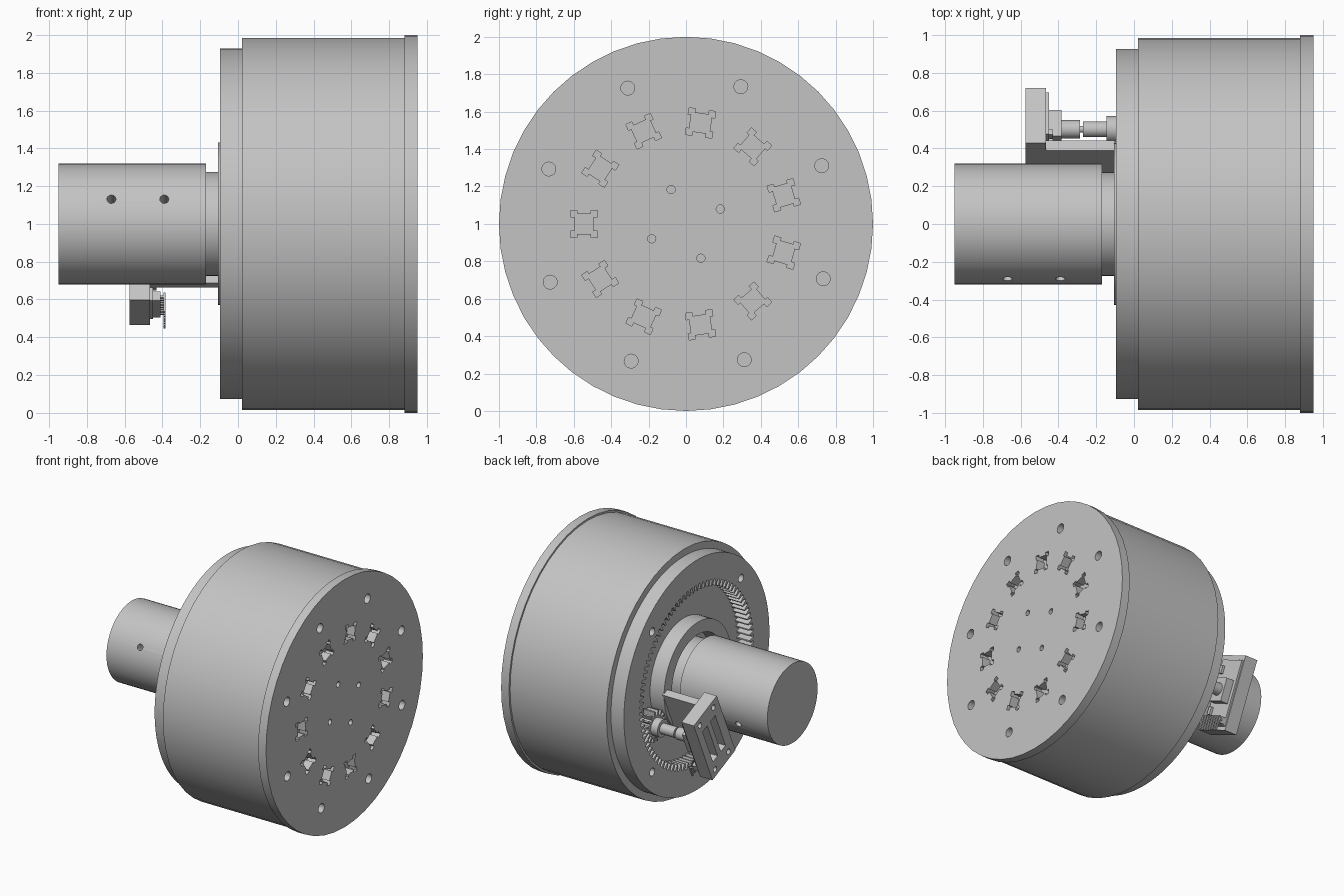
import bpy, bmesh, math
from mathutils import Vector, Matrix

cube = bpy.data.objects.get("Cube")
if cube:
    bpy.data.objects.remove(cube)

grey = bpy.data.materials.new("machined grey")
grey.use_nodes = True
grey.diffuse_color = (0.55, 0.55, 0.55, 1)
grey.node_tree.nodes["Principled BSDF"].inputs["Base Color"].default_value = (0.55, 0.55, 0.55, 1)

AXIS = 1.0                       # height of the main axis
TILT = math.radians(-24.2)       # direction of the sensor arm around the axis


def finish(name, bm):
    bmesh.ops.recalc_face_normals(bm, faces=bm.faces)
    mesh = bpy.data.meshes.new(name)
    bm.to_mesh(mesh)
    bm.free()
    mesh.materials.append(grey)
    obj = bpy.data.objects.new(name, mesh)
    bpy.context.collection.objects.link(obj)
    return obj


def circle(r, center=(0, 0), n=48):
    return [(center[0] + r * math.cos(math.tau * i / n),
             center[1] + r * math.sin(math.tau * i / n)) for i in range(n)]


def polar(r, a):
    return r * math.cos(a), r * math.sin(a)


def turned(pts, angle):
    c, s = math.cos(angle), math.sin(angle)
    return [(c * u - s * v, s * u + c * v) for u, v in pts]


def rect(u0, u1, v0, v1):
    return [(u0, v0), (u1, v0), (u1, v1), (u0, v1)]


def arm(pts):
    return turned(pts, TILT)


def prisms(name, outlines, x0, x1):
    """Extrude closed (y, z) outlines along x."""
    bm = bmesh.new()
    for pts in outlines:
        a = [bm.verts.new((x0, y, z + AXIS)) for y, z in pts]
        b = [bm.verts.new((x1, y, z + AXIS)) for y, z in pts]
        bm.faces.new(a)
        bm.faces.new(b)
        for i in range(len(pts)):
            j = (i + 1) % len(pts)
            bm.faces.new((a[i], a[j], b[j], b[i]))
    return finish(name, bm)


def ring(name, outer, inner, x0, x1):
    """Extruded band between two outlines with equal point counts."""
    bm = bmesh.new()
    loops = [[bm.verts.new((x, y, z + AXIS)) for y, z in pts]
             for pts, x in ((outer, x0), (outer, x1), (inner, x1), (inner, x0))]
    n = len(outer)
    for k in range(4):
        p, q = loops[k], loops[(k + 1) % 4]
        for i in range(n):
            j = (i + 1) % n
            bm.faces.new((p[i], p[j], q[j], q[i]))
    return finish(name, bm)


def cut(obj, cutter):
    cutter.hide_render = True
    mod = obj.modifiers.new("cut", "BOOLEAN")
    mod.object = cutter
    mod.solver = "EXACT"
    bpy.context.view_layer.update()
    deps = bpy.context.evaluated_depsgraph_get()
    mesh = bpy.data.meshes.new_from_object(obj.evaluated_get(deps))
    obj.modifiers.clear()
    obj.data = mesh
    bpy.data.objects.remove(cutter)


def gear_outline(teeth, root, tip, center=(0, 0), phase=0.0):
    pts = []
    for i in range(teeth):
        for f, r in ((0.0, root), (0.4, root), (0.58, tip), (0.82, tip)):
            y, z = polar(r, math.tau * (i + f) / teeth + phase)
            pts.append((center[0] + y, center[1] + z))
    return pts


# Main drum and end flange
prisms("drum", [circle(0.985)], 0.02, 0.8)
flange = prisms("end_flange", [circle(1.0)], 0.88, 0.95)
prisms("drum_rim", [circle(0.985)], 0.8, 0.88)

# Flange pockets: notched slots, bolt holes and small centre holes
quarter = [(0.05, 0.037), (0.072, 0.037), (0.072, 0.072), (0.037, 0.072), (0.037, 0.055)]
half = quarter + [(-u, v) for u, v in reversed(quarter)]
notch = half + [(-u, -v) for u, v in half]
pockets = []
for k in range(11):
    a = math.pi + math.tau * k / 11
    pockets.append(turned([(u + 0.545, v) for u, v in notch], a))
for k in range(8):
    pockets.append(circle(0.037, polar(0.79, math.radians(23.2 + 45 * k)), 20))
for k in range(4):
    pockets.append(circle(0.022, polar(0.2, math.radians(23.5 + 90 * k)), 16))
cut(flange, prisms("pocket_cutter", pockets, 0.8805, 1.0))

# Stepped ring with internal gear teeth
TEETH = 90
step = ring("internal_gear_ring", circle(0.927, n=TEETH * 4),
            gear_outline(TEETH, 0.725, 0.675), -0.095, 0.02)
holes = [circle(0.032, polar(0.8, math.radians(45 + 90 * k)), 20) for k in range(4)]
cut(step, prisms("ring_hole_cutter", holes, -0.2, 0.0))

# Hub, shaft and motor
ring("bearing_hub", circle(0.43), circle(0.33), -0.105, 0.03)
prisms("shaft", [circle(0.275)], -0.18, 0.03)
motor = prisms("motor_body", [circle(0.32)], -0.95, -0.17)
bm = bmesh.new()
for x in (-0.67, -0.39):
    for side in (0, math.pi):
        d = Vector((0, *polar(0.3, TILT + side)))
        rot = d.to_track_quat("Z", "Y").to_matrix().to_4x4()
        bmesh.ops.create_cone(bm, cap_ends=True, segments=20, radius1=0.024, radius2=0.024,
                              depth=0.2, matrix=Matrix.Translation(d + Vector((x, 0, AXIS))) @ rot)
cut(motor, finish("set_screw_cutter", bm))

# Sensor bracket: arm plate and end block with windows and screw holes
prisms("bracket_arm", [arm(rect(0.34, 0.40, -0.19, 0.19))], -0.47, -0.1)
block = prisms("bracket_block", [arm(rect(0.34, 0.66, -0.29, 0.29))], -0.575, -0.465)
windows = [arm(rect(0.42, 0.485, -0.16, 0.16)), arm(rect(0.53, 0.595, -0.16, 0.16))]
windows += [arm(circle(0.022, (u, v), 16)) for u in (0.41, 0.60) for v in (-0.235, 0.235)]
cut(block, prisms("window_cutter", windows, -0.6, -0.44))

# Sensor board, housing and connector pins
prisms("circuit_board", [arm(rect(0.41, 0.65, -0.26, 0.25))], -0.465, -0.45)
prisms("sensor_housing", [arm(rect(0.47, 0.62, -0.09, 0.09))], -0.45, -0.385)
prisms("board_chips", [arm(rect(0.43, 0.46, v, v + 0.06)) for v in (-0.18, -0.08, 0.04, 0.14)],
       -0.45, -0.43)
prisms("pin_header", [arm(rect(0.43, 0.65, -0.25, -0.2))], -0.45, -0.41)
spots = [0.44 + 0.03 * i for i in range(8)]
prisms("connector_pins", [arm(rect(u, u + 0.012, -0.31, -0.2)) for u in spots], -0.395, -0.383)
prisms("pin_legs", [arm(rect(u, u + 0.012, -0.23, -0.218)) for u in spots], -0.415, -0.39)

# Sensor spindle, coupling, collar and pinion
hub = polar(0.55, TILT)
for name, r, x0, x1 in (("sensor_bushing", 0.048, -0.385, -0.285),
                        ("spindle", 0.018, -0.29, -0.265),
                        ("coupling", 0.042, -0.27, -0.14),
                        ("pinion_collar", 0.07, -0.145, -0.085)):
    prisms(name, [circle(r, hub, 32)], x0, x1)
prisms("pinion", [gear_outline(16, 0.085, 0.125, hub, TILT)], -0.085, 0.01)

# Smooth round walls, keep hard edges
bpy.ops.object.select_all(action="DESELECT")
for obj in bpy.context.collection.objects:
    if obj.type == "MESH" and obj.data.materials and obj.data.materials[0] == grey:
        obj.select_set(True)
        bpy.context.view_layer.objects.active = obj
bpy.ops.object.shade_smooth_by_angle(angle=math.radians(28))
